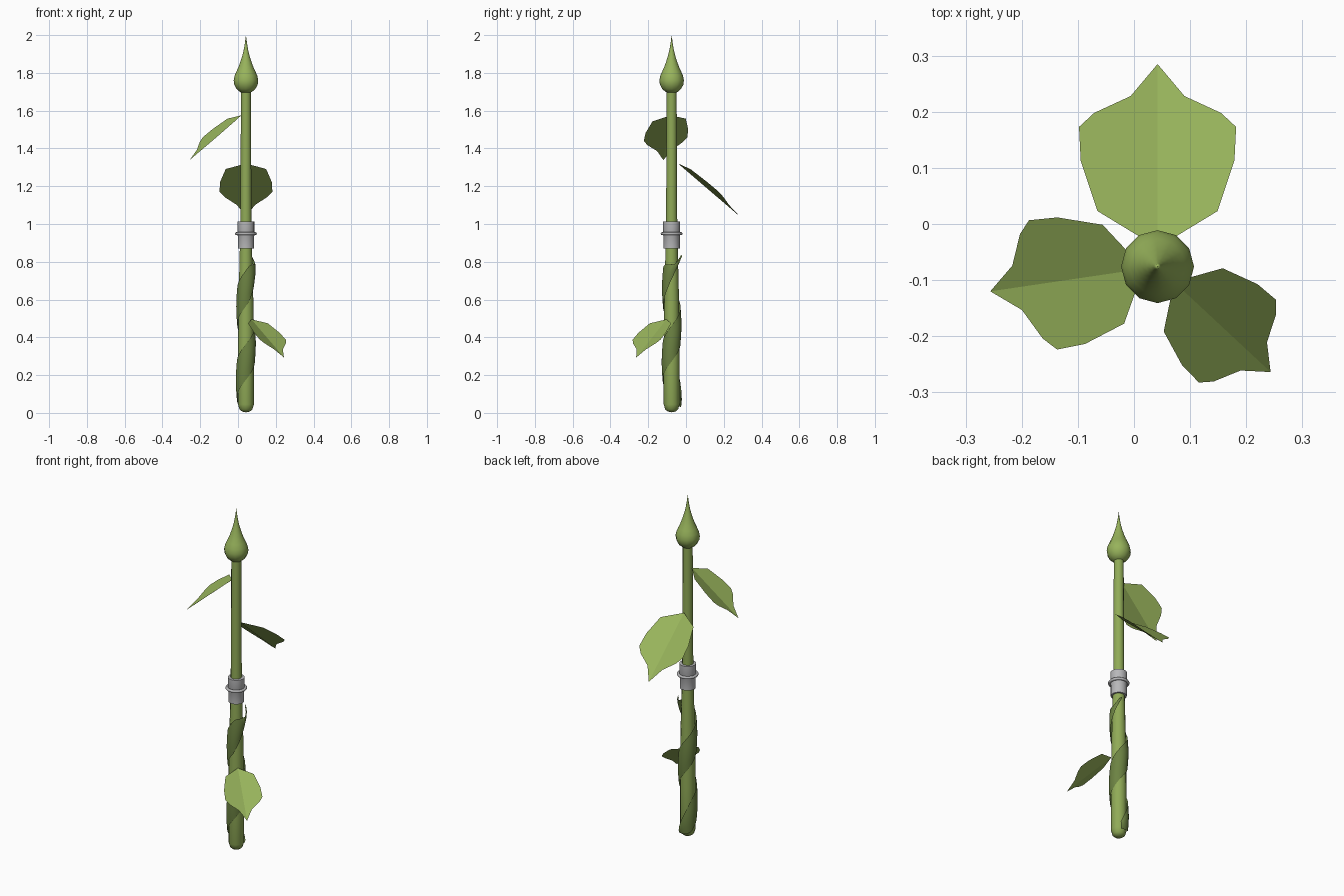
import bpy, bmesh, math
from mathutils import Matrix, Vector

if "Cube" in bpy.data.objects:
    bpy.data.objects.remove(bpy.data.objects["Cube"])

CX, CY = 0.042, -0.076  # stem axis


def material(name, rgb):
    m = bpy.data.materials.new(name)
    m.diffuse_color = (*rgb, 1)
    m.use_nodes = True
    m.node_tree.nodes["Principled BSDF"].inputs["Base Color"].default_value = m.diffuse_color
    return m


LEAF = material("leaf green", (0.31, 0.45, 0.105))
STEM = material("stem green", (0.28, 0.405, 0.095))
VINE = material("dark vine green", (0.15, 0.225, 0.055))
GREY = material("collar grey", (0.48, 0.48, 0.49))


def finish(bm, name, mat, smooth=None):
    me = bpy.data.meshes.new(name)
    bm.to_mesh(me)
    bm.free()
    me.materials.append(mat)
    ob = bpy.data.objects.new(name, me)
    bpy.context.collection.objects.link(ob)
    if smooth:
        bpy.ops.object.select_all(action="DESELECT")
        ob.select_set(True)
        bpy.context.view_layer.objects.active = ob
        bpy.ops.object.shade_smooth_by_angle(angle=math.radians(smooth))
    return ob


def lathe(name, profile, mat, sides=12, smooth=50):
    """Turn (radius, z) pairs around the stem axis."""
    bm = bmesh.new()
    vs = [bm.verts.new((CX + r, CY, z)) for r, z in profile]
    edges = [bm.edges.new(p) for p in zip(vs, vs[1:])]
    bmesh.ops.spin(bm, geom=vs + edges, cent=(CX, CY, 0), axis=(0, 0, 1),
                   angle=math.tau, steps=sides, use_duplicate=False)
    bmesh.ops.remove_doubles(bm, verts=bm.verts, dist=1e-5)
    bmesh.ops.recalc_face_normals(bm, faces=bm.faces)
    return finish(bm, name, mat, smooth)


# Stem, thicker and rounded at the foot
lathe("lower_stem", [(0, 0.003), (0.02, 0.007), (0.034, 0.018), (0.042, 0.045),
                     (0.042, 0.3), (0.039, 0.6), (0.034, 0.8), (0.032, 0.89)], STEM)
lathe("upper_stem", [(0.030, 0.98), (0.0285, 1.2), (0.0265, 1.72)], STEM)

# Pointed round bud
lathe("bud", [(0, 1.692), (0.03, 1.698), (0.05, 1.715), (0.062, 1.738), (0.065, 1.76),
              (0.060, 1.785), (0.050, 1.808), (0.039, 1.832), (0.030, 1.857),
              (0.020, 1.888), (0.012, 1.92), (0.006, 1.955), (0, 2.0)], LEAF)

# Collar with a raised ring
lathe("collar", [(0, 0.87), (0.043, 0.87), (0.043, 0.935), (0.045, 0.94),
                 (0.045, 1.012), (0, 1.012)], GREY, 16, 30)
lathe("collar_ring", [(0.05 + 0.008 * math.cos(a), 0.949 + 0.008 * math.sin(a))
                      for a in [i * math.tau / 8 for i in range(9)]], GREY, 16, 60)

# Leaf outline: distance along, half width; both halves are flat, folded at the midrib
OUTLINE = [(0, 0), (0.065, 0.107), (0.155, 0.137), (0.215, 0.140),
           (0.240, 0.113), (0.270, 0.048), (0.327, 0)]
DROP, FOLD = -0.28 / 0.327, 0.25


def leaf(name, heading, z, offset, scale, roll=0):
    bm = bmesh.new()
    base, tip = bm.verts.new((0, 0, 0)), bm.verts.new((0.327, 0, -0.28))
    for s in (1, -1):
        side = [bm.verts.new((t, s * w, DROP * t + FOLD * w)) for t, w in OUTLINE[1:-1]]
        f = [base, tip] + side[::-1]
        bm.faces.new(f if s > 0 else f[::-1])
    a = math.radians(heading)
    bm.transform(Matrix.Translation((CX + offset * math.cos(a), CY + offset * math.sin(a), z))
                 @ Matrix.Rotation(a, 4, "Z")
                 @ Matrix.Rotation(math.radians(roll), 4, Vector((1, 0, DROP)))
                 @ Matrix.Scale(scale, 4))
    return finish(bm, name, LEAF)


leaf("back_leaf", 90, 1.32, 0.034, 1.0)
leaf("left_leaf", 188.4, 1.575, 0.025, 0.845, -6)
leaf("lower_leaf", -43, 0.495, 0.04, 0.72)

# Broad flat vine winding up the lower stem, ending in a narrow lifted tip
bm = bmesh.new()
STEPS, PITCH, LOW, HIGH = 56, 0.39, 0.045, 0.83
rows = []
for i in range(STEPS + 1):
    t = i / STEPS
    z = LOW + (HIGH - LOW) * t
    a = -math.pi / 2 + (z - 0.27) / PITCH * math.tau
    half = 0.095 * min(1, 0.3 + t * 6, 0.06 + (1 - t) * 5)
    r = 0.054 - 0.004 * t + 0.01 * max(0, (t - 0.9) / 0.1)
    row = []
    for k in (-1, -0.5, 0, 0.5, 1):
        rr = r - 0.005 * k * k
        zz = max(0.03, min(z + k * half, max(0.785, z + 0.008)))
        row.append(bm.verts.new((CX + rr * math.cos(a), CY + rr * math.sin(a), zz)))
    rows.append(row)
for p, q in zip(rows, rows[1:]):
    for k in range(4):
        bm.faces.new((p[k], q[k], q[k + 1], p[k + 1]))
bmesh.ops.dissolve_degenerate(bm, dist=1e-5, edges=bm.edges)
finish(bm, "vine", VINE, 60)
